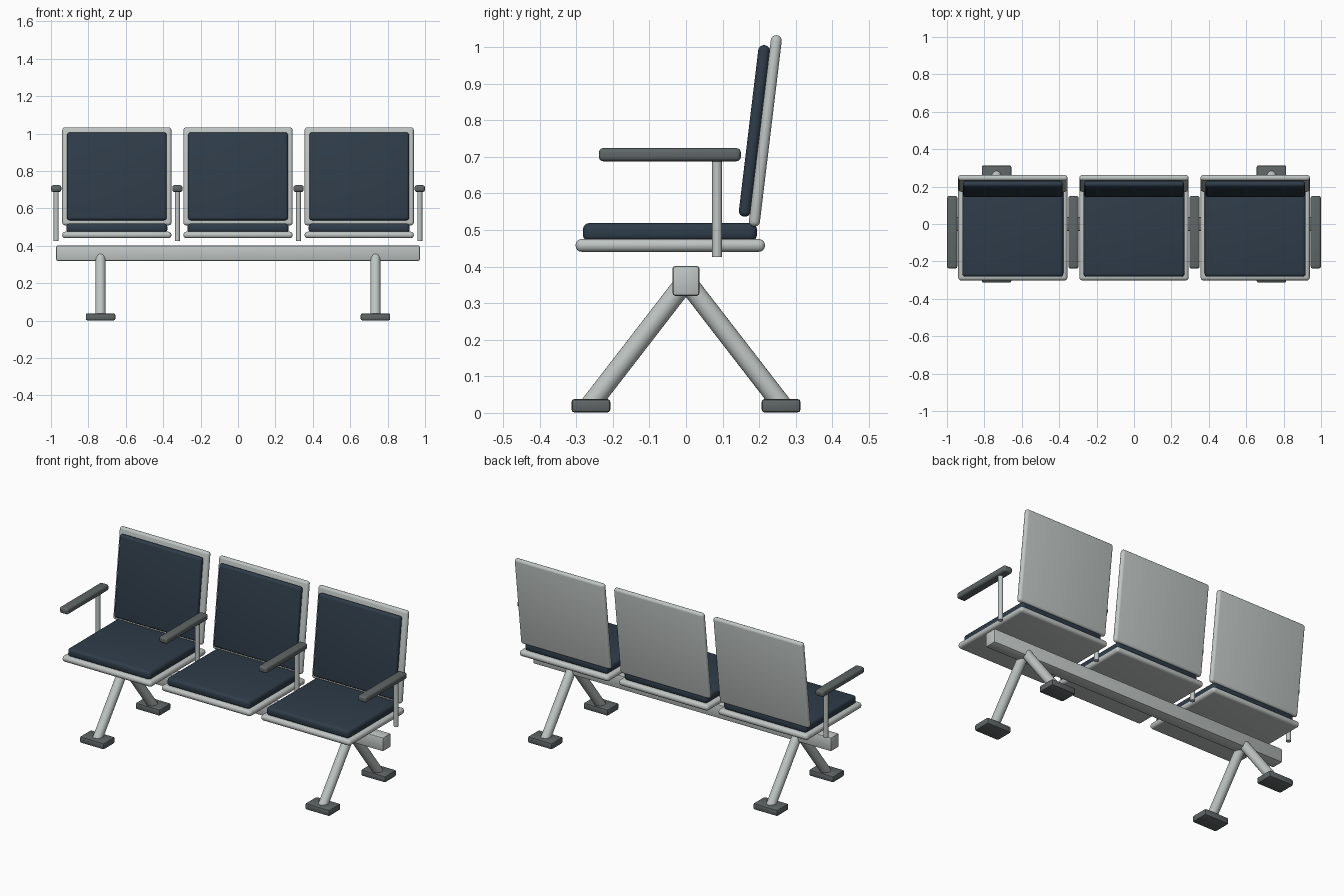
import bpy, math
from mathutils import Vector

if "Cube" in bpy.data.objects:
    bpy.data.objects.remove(bpy.data.objects["Cube"])


def material(name, rgb):
    m = bpy.data.materials.new(name)
    m.diffuse_color = (*rgb, 1)
    m.use_nodes = True
    m.node_tree.nodes["Principled BSDF"].inputs["Base Color"].default_value = m.diffuse_color
    return m


METAL = material("light grey metal", (0.52, 0.56, 0.55))
PLASTIC = material("dark grey plastic", (0.115, 0.13, 0.133))
FABRIC = material("navy fabric", (0.028, 0.045, 0.066))


def finish(ob, name, mat):
    ob.name = name
    ob.data.materials.append(mat)
    bpy.ops.object.shade_smooth_by_angle(angle=math.radians(40))


def rounded_box(name, loc, size, bevel, mat, tilt=0.0, segments=4):
    bpy.ops.mesh.primitive_cube_add(size=1, location=loc)
    ob = bpy.context.object
    ob.scale = size
    bpy.ops.object.transform_apply(location=False, rotation=False, scale=True)
    mod = ob.modifiers.new("rounding", 'BEVEL')
    mod.width = bevel
    mod.segments = segments
    bpy.ops.object.modifier_apply(modifier=mod.name)
    ob.rotation_euler.x = tilt
    finish(ob, name, mat)


def tube(name, a, b, radius, mat):
    a, b = Vector(a), Vector(b)
    bpy.ops.mesh.primitive_cylinder_add(vertices=24, radius=radius,
                                        depth=(b - a).length, location=(a + b) / 2)
    ob = bpy.context.object
    ob.rotation_euler = (b - a).to_track_quat('Z', 'Y').to_euler()
    finish(ob, name, mat)


PITCH = 0.648      # spacing between seats
TILT = -0.12       # backrest lean

# Seats and backrests
for i in (-1, 0, 1):
    x = i * PITCH
    rounded_box("seat_frame", (x, -0.043, 0.458), (0.584, 0.518, 0.035), 0.0165, METAL)
    rounded_box("seat_cushion", (x, -0.044, 0.494), (0.54, 0.476, 0.05), 0.018, FABRIC)
    rounded_box("back_frame", (x, 0.217, 0.771), (0.584, 0.03, 0.527), 0.0145, METAL, TILT)
    rounded_box("back_cushion", (x, 0.187, 0.771), (0.534, 0.032, 0.472), 0.0145, FABRIC, TILT)

# Armrests on posts, between and outside the seats
for i in (-1.5, -0.5, 0.5, 1.5):
    x = i * PITCH
    rounded_box("armrest", (x, -0.044, 0.706), (0.055, 0.388, 0.036), 0.012, PLASTIC)
    tube("armrest_post", (x, 0.085, 0.426), (x, 0.085, 0.69), 0.0135, METAL)

# Support beam
rounded_box("beam", (0, 0, 0.361), (1.944, 0.074, 0.082), 0.008, METAL, segments=2)

# Splayed legs with feet
for sx in (-1, 1):
    x = sx * 0.735
    for sy in (-1, 1):
        tube("leg", (x, 0, 0.361), (x, sy * 0.262, 0.022), 0.027, METAL)
        rounded_box("foot", (x, sy * 0.26, 0.0195), (0.158, 0.106, 0.037), 0.008, PLASTIC, segments=2)
